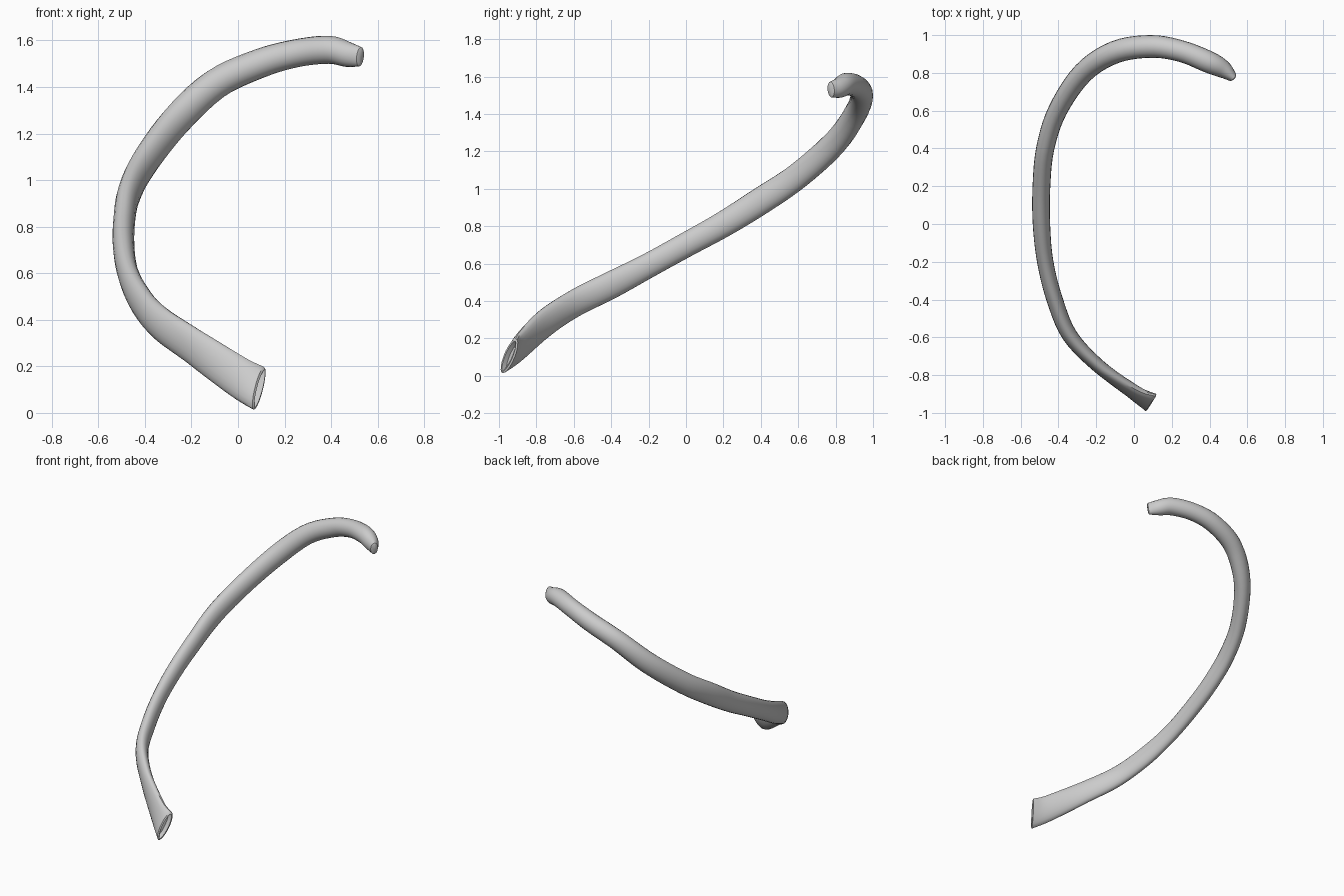
import bpy, bmesh, math
from mathutils import Vector

cube = bpy.data.objects.get("Cube")
if cube:
    bpy.data.objects.remove(cube, do_unlink=True)

# Centre line from front end to back end: x, y, z, half height, half thickness
STATIONS = [
    (0.09, -0.945, 0.105, 0.10, 0.036),
    (0.00, -0.89, 0.155, 0.088, 0.036),
    (-0.19, -0.75, 0.285, 0.078, 0.037),
    (-0.34, -0.59, 0.39, 0.074, 0.041),
    (-0.42, -0.40, 0.485, 0.073, 0.043),
    (-0.47, -0.20, 0.59, 0.066, 0.043),
    (-0.49, 0.00, 0.70, 0.066, 0.046),
    (-0.49, 0.20, 0.81, 0.069, 0.047),
    (-0.47, 0.40, 0.935, 0.073, 0.048),
    (-0.405, 0.60, 1.07, 0.071, 0.051),
    (-0.27, 0.80, 1.25, 0.07, 0.056),
    (-0.10, 0.91, 1.41, 0.066, 0.06),
    (0.09, 0.94, 1.50, 0.063, 0.06),
    (0.25, 0.915, 1.545, 0.06, 0.057),
    (0.39, 0.86, 1.56, 0.06, 0.058),
    (0.47, 0.82, 1.54, 0.054, 0.048),
    (0.525, 0.775, 1.53, 0.042, 0.024),
]
STEPS, SIDES = 5, 20
UP = Vector((0, 0, 1))


def smooth_path(rows):
    """Catmull-Rom interpolation through the stations."""
    p = [Vector(r) for r in rows]
    p = [2 * p[0] - p[1]] + p + [2 * p[-1] - p[-2]]
    out = []
    for i in range(1, len(p) - 2):
        a, b, c, d = p[i - 1:i + 3]
        for k in range(STEPS):
            t = k / STEPS
            out.append(0.5 * (2 * b + (c - a) * t + (2 * a - 5 * b + 4 * c - d) * t ** 2
                              + (3 * b - a - 3 * c + d) * t ** 3))
    return out + [p[-2]]


path = smooth_path(STATIONS)
centres = [Vector(s[:3]) for s in path]
bm = bmesh.new()
rings = []

# Sweep an oval section along the curve
for i, (c, s) in enumerate(zip(centres, path)):
    tangent = (centres[min(i + 1, len(path) - 1)] - centres[max(i - 1, 0)]).normalized()
    side = tangent.cross(UP).normalized()
    tall = side.cross(tangent).normalized()
    # The front end is cut steeply, so its sections lean backwards
    lean = max(0, 1 - i / (2 * STEPS))
    tall = tall.lerp(Vector((0.22, 0.34, 0.92)), lean).normalized()
    ring = []
    for k in range(SIDES):
        a = math.tau * k / SIDES
        ring.append(bm.verts.new(c + tall * s[3] * math.sin(a) + side * s[4] * math.cos(a)))
    rings.append(ring)
for r, q in zip(rings, rings[1:]):
    for k in range(SIDES):
        j = (k + 1) % SIDES
        bm.faces.new((r[k], r[j], q[j], q[k]))

# Hollowed front end and rounded back end
front = bm.faces.new(list(reversed(rings[0])))
back = bm.faces.new(rings[-1])
bmesh.ops.recalc_face_normals(bm, faces=bm.faces[:])
bmesh.ops.inset_region(bm, faces=[front], thickness=0.01, depth=0.004)
bmesh.ops.inset_region(bm, faces=[front], thickness=0.014, depth=-0.022)
bmesh.ops.inset_region(bm, faces=[back], thickness=0.012, depth=0.006)

mesh = bpy.data.meshes.new("rib_bone")
bm.to_mesh(mesh)
bm.free()
rib = bpy.data.objects.new("rib_bone", mesh)
bpy.context.collection.objects.link(rib)

# Plain grey bone
mat = bpy.data.materials.new("bone_grey")
mat.use_nodes = True
grey = (0.6, 0.6, 0.6, 1)
mat.diffuse_color = grey
mat.node_tree.nodes["Principled BSDF"].inputs["Base Color"].default_value = grey
mesh.materials.append(mat)

bpy.ops.object.select_all(action="DESELECT")
rib.select_set(True)
bpy.context.view_layer.objects.active = rib
bpy.ops.object.shade_smooth_by_angle(angle=math.radians(40))
